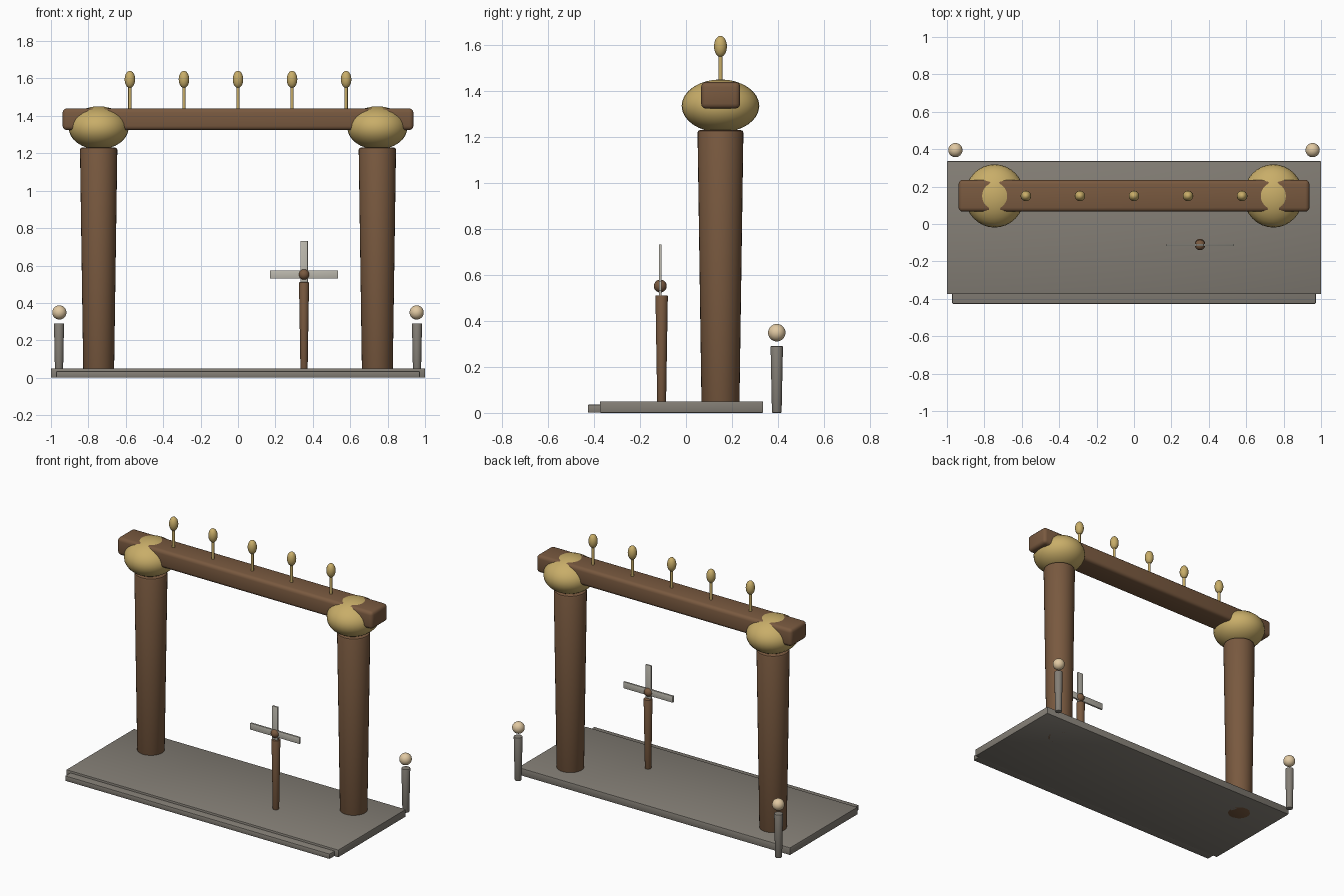
import bpy
from math import radians

if "Cube" in bpy.data.objects:
    bpy.data.objects.remove(bpy.data.objects["Cube"])


def material(name, rgb):
    m = bpy.data.materials.new(name)
    m.diffuse_color = (*rgb, 1)
    m.use_nodes = True
    m.node_tree.nodes["Principled BSDF"].inputs["Base Color"].default_value = m.diffuse_color
    return m


WOOD = material("wood", (0.19, 0.10, 0.05))
GOLD = material("gold", (0.58, 0.42, 0.14))
STONE = material("stone", (0.23, 0.21, 0.18))
LAMP = material("lamp", (0.75, 0.58, 0.36))
SAIL = material("sail", (0.50, 0.48, 0.42))


def finish(name, mat, bevel=0, segments=2):
    o = bpy.context.object
    o.name = name
    o.data.materials.append(mat)
    bpy.ops.object.transform_apply(location=False, rotation=False, scale=True)
    if bevel:
        b = o.modifiers.new("bevel", 'BEVEL')
        b.width, b.segments = bevel, segments
        b.limit_method, b.angle_limit = 'ANGLE', radians(40)
        bpy.ops.object.modifier_apply(modifier="bevel")
    bpy.ops.object.shade_smooth_by_angle(angle=radians(35))
    return o


def box(name, mat, lo, hi, bevel=0, segments=2):
    bpy.ops.mesh.primitive_cube_add(size=1, location=[(a + b) / 2 for a, b in zip(lo, hi)])
    bpy.context.object.scale = [b - a for a, b in zip(lo, hi)]
    return finish(name, mat, bevel, segments)


def post(name, mat, x, y, z0, z1, r0, r1, bevel=0, sides=32):
    bpy.ops.mesh.primitive_cone_add(vertices=sides, radius1=r0, radius2=r1, depth=z1 - z0,
                                    location=(x, y, (z0 + z1) / 2))
    return finish(name, mat, bevel)


def ball(name, mat, loc, radii):
    bpy.ops.mesh.primitive_uv_sphere_add(segments=32, ring_count=16, radius=1, location=loc)
    bpy.context.object.scale = radii
    return finish(name, mat)


# Stone base with front step
box("platform", STONE, (-1, -0.375, 0), (1, 0.336, 0.05), 0.005)
box("front_step", STONE, (-0.972, -0.427, 0.001), (0.972, -0.23, 0.036), 0.005)

# Columns with gold capitals, and lantern bollards behind
for side, s in (("left", -1), ("right", 1)):
    post(side + "_column", WOOD, s * 0.745, 0.15, 0, 1.231, 0.082, 0.1, 0.012)
    ball(side + "_capital", GOLD, (s * 0.745, 0.15, 1.336), (0.16, 0.169, 0.115))
    post(side + "_bollard", STONE, s * 0.957, 0.395, 0, 0.291, 0.021, 0.027, 0.004, 24)
    ball(side + "_lantern", LAMP, (s * 0.955, 0.395, 0.349), (0.038, 0.038, 0.038))

# Lintel beam
box("lintel", WOOD, (-0.938, 0.066, 1.324), (0.938, 0.236, 1.44), 0.022, 3)

# Row of finials on the lintel
for i in range(5):
    x = (i - 2) * 0.289
    post(f"finial_stem_{i}", GOLD, x, 0.15, 1.42, 1.57, 0.009, 0.009, 0, 16)
    ball(f"finial_bud_{i}", GOLD, (x, 0.15, 1.595), (0.028, 0.028, 0.046))

# Pinwheel: post, hub and crossed sails
post("pinwheel_post", WOOD, 0.353, -0.106, 0.03, 0.511, 0.019, 0.027, 0.004, 24)
ball("pinwheel_hub", WOOD, (0.353, -0.112, 0.552), (0.028, 0.028, 0.028))
box("sail_across", SAIL, (0.172, -0.118, 0.531), (0.534, -0.106, 0.574), 0.001)
box("sail_upright", SAIL, (0.333, -0.117, 0.4), (0.373, -0.107, 0.732), 0.001)
